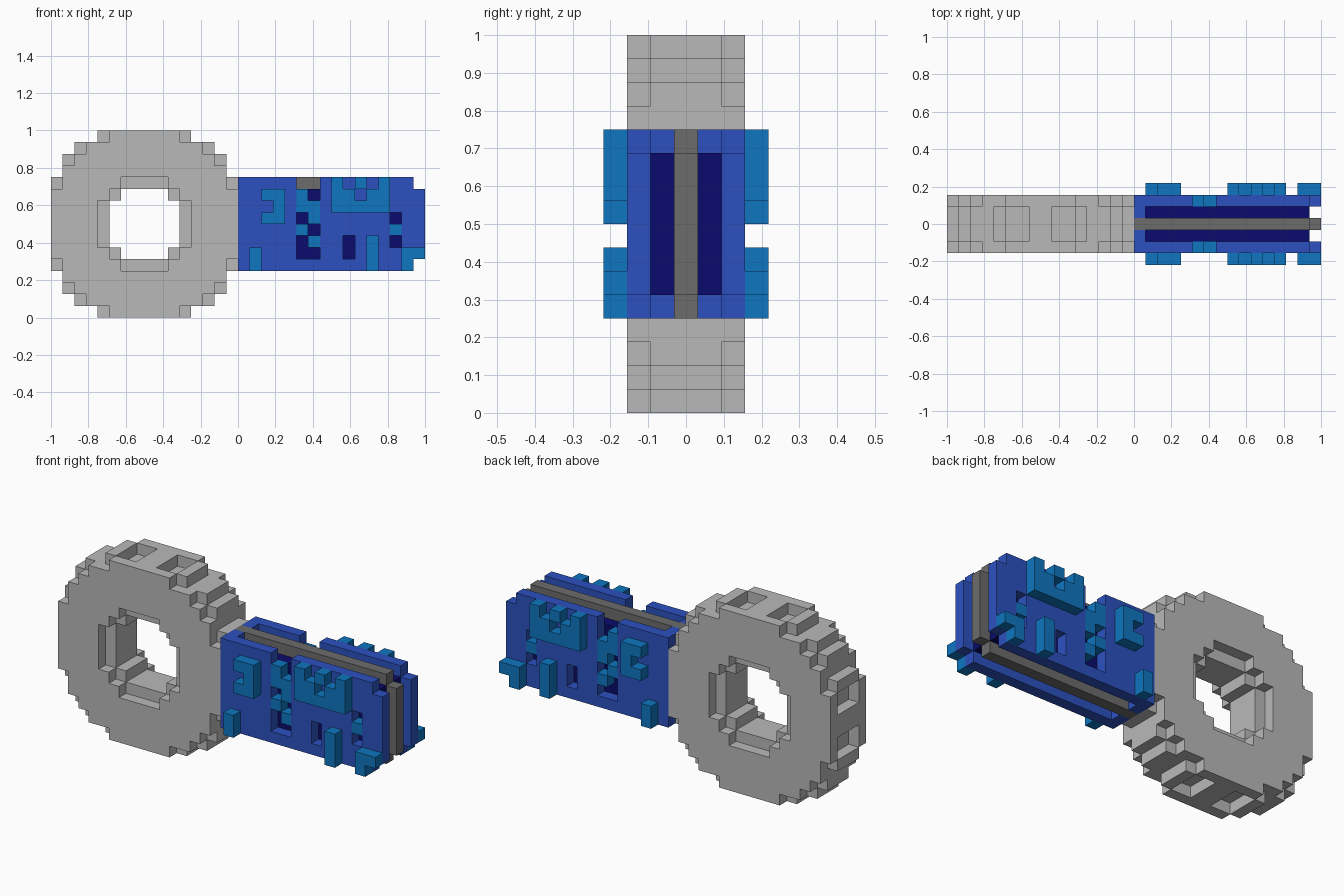
import bpy, bmesh

if "Cube" in bpy.data.objects:
    bpy.data.objects.remove(bpy.data.objects["Cube"], do_unlink=True)

U = 1 / 16  # one block


def material(name, rgb):
    lin = [(c / 255 / 12.92) if c < 11 else ((c / 255 + 0.055) / 1.055) ** 2.4 for c in rgb]
    m = bpy.data.materials.new(name)
    m.use_nodes = True
    m.diffuse_color = (*lin, 1)
    m.node_tree.nodes["Principled BSDF"].inputs["Base Color"].default_value = (*lin, 1)
    return m


LIGHT_GREY = material("light grey", (185, 185, 185))
DARK_GREY = material("dark grey", (108, 108, 108))
BLUE = material("blue", (44, 81, 192))
SKY = material("sky blue", (14, 118, 192))
NAVY = material("navy", (11, 11, 110))


def blocks(name, cells, mat):
    """Mesh the outer skin of a set of (x, layer, z) blocks; layers are centred on y = 0."""
    cells = set(cells)
    bm = bmesh.new()
    verts = {}

    def vert(p):
        if p not in verts:
            verts[p] = bm.verts.new((p[0] * U, (p[1] - 0.5) * U, p[2] * U))
        return verts[p]

    for c in cells:
        for axis in range(3):
            for side in (0, 1):
                n = list(c)
                n[axis] += 2 * side - 1
                if tuple(n) in cells:
                    continue
                a, b = (axis + 1) % 3, (axis + 2) % 3
                loop = []
                for da, db in ((0, 0), (1, 0), (1, 1), (0, 1)):
                    p = list(c)
                    p[axis] += side
                    p[a] += da
                    p[b] += db
                    loop.append(vert(tuple(p)))
                bm.faces.new(loop if side else loop[::-1])
    # merge coplanar squares into clean flat faces
    bmesh.ops.dissolve_limit(bm, angle_limit=0.01, verts=bm.verts[:], edges=bm.edges[:])
    mesh = bpy.data.meshes.new(name)
    bm.to_mesh(mesh)
    bm.free()
    mesh.materials.append(mat)
    obj = bpy.data.objects.new(name, mesh)
    bpy.context.collection.objects.link(obj)
    return obj


# Ring: half widths of each row, counted outward from the ring's centre
RIM_SIDE, RIM_MIDDLE = (8, 8, 8, 7, 7, 6, 5, 3), (8, 8, 8, 8, 7, 7, 6, 4)
HOLE_SIDE, HOLE_MIDDLE = (4, 4, 3, 2), (3, 3, 2)


def ring_layer(rim, hole, pits):
    out = []
    for x in range(-8, 8):
        for z in range(-8, 8):
            ax, az = (x if x >= 0 else -x - 1), (z if z >= 0 else -z - 1)
            in_hole = az < len(hole) and ax < hole[az]
            in_pit = pits and max(ax, az) == 7 and min(ax, az) in (1, 2)
            if ax < rim[az] and not in_hole and not in_pit:
                out.append((x - 8, z + 8))
    return out


ring = [(x, y, z) for y in (-2, 2) for x, z in ring_layer(RIM_SIDE, HOLE_SIDE, False)]
ring += [(x, y, z) for y in (-1, 0, 1) for x, z in ring_layer(RIM_MIDDLE, HOLE_MIDDLE, True)]
blocks("ring", ring, LIGHT_GREY)

# Handle core and the recessed panels beside it
blocks("handle_core", [(x, 0, z) for x in range(16) for z in range(4, 12)
                       if not (x == 15 and z in (4, 11))], DARK_GREY)
for side, s in (("front", -1), ("back", 1)):
    blocks(side + "_inner_panel", [(x, s, z) for x in range(1, 15) for z in range(5, 11)], NAVY)

# Side plates, top row first: b plate, L raised block on plate, l flush inlay, . opening
PATTERN = (
    "bbbbb..bLbLbLbb.",
    "bbLLbl.bLLbLLbbb",
    "bbbLbllbLLLLLbbb",
    "bbLLb.lbbbbbb.bb",
    "bbbbbl.bbbbbblbb",
    "bbbbb.lbb.bLb.bb",
    "bLbbb..bb.bLbbLL",
    "bLbbbbbbbbbLbbL.",
)


def pick(chars, layer):
    return [(x, layer, 11 - r) for r, row in enumerate(PATTERN)
            for x, ch in enumerate(row) if ch in chars]


for side, s in (("front", -1), ("back", 1)):
    spacer = [(0, s, z) for z in range(4, 12)]
    blocks(side + "_plate", pick("bL", 2 * s) + spacer, BLUE)
    blocks(side + "_inlays", pick("l", 2 * s), SKY)
    blocks(side + "_raised_blocks", pick("L", 3 * s), SKY)
